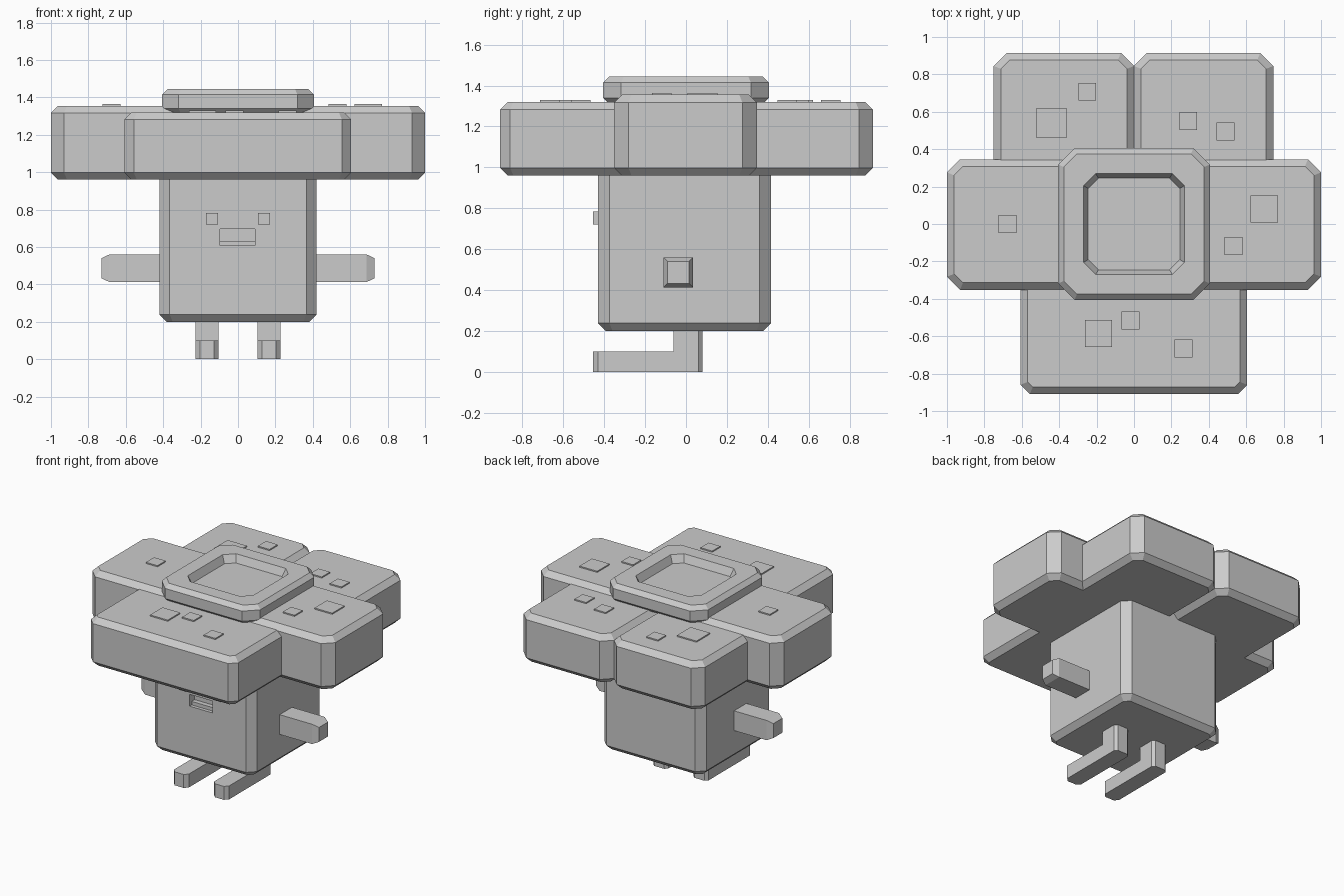
import bpy, bmesh
from mathutils import Vector

cube = bpy.data.objects.get("Cube")
if cube:
    bpy.data.objects.remove(cube, do_unlink=True)

grey = bpy.data.materials.new("plain grey")
grey.use_nodes = True
COLOUR = (0.6, 0.6, 0.6, 1)
grey.diffuse_color = COLOUR
grey.node_tree.nodes["Principled BSDF"].inputs["Base Color"].default_value = COLOUR


def outline(u0, u1, v0, v1, low, high):
    """Rectangle whose corners are cut at the low-v and high-v ends."""
    pts = []
    for u, v, du, dv, c in ((u0, v0, 1, 1, low), (u1, v0, -1, 1, low),
                            (u1, v1, -1, -1, high), (u0, v1, 1, -1, high)):
        pair = [(u, v + dv * c), (u + du * c, v)]
        if du != dv:
            pair.reverse()
        pts += pair
    return pts


def loft(name, rings, along_x=False):
    """Join outlines (points, level) into a closed solid."""
    bm = bmesh.new()
    loops = []
    for pts, h in rings:
        loops.append([bm.verts.new((h, u, v) if along_x else (u, v, h)) for u, v in pts])
    n = len(loops[0])
    for a, b in zip(loops, loops[1:]):
        for i in range(n):
            j = (i + 1) % n
            bm.faces.new((a[i], a[j], b[j], b[i]))
    bm.faces.new(loops[0][::-1])
    bm.faces.new(loops[-1])
    bmesh.ops.remove_doubles(bm, verts=bm.verts, dist=0.0005)
    bmesh.ops.recalc_face_normals(bm, faces=bm.faces)
    mesh = bpy.data.meshes.new(name)
    bm.to_mesh(mesh)
    bm.free()
    mesh.materials.append(grey)
    obj = bpy.data.objects.new(name, mesh)
    bpy.context.collection.objects.link(obj)
    return obj


def block(name, x, y, z, low=0.0, high=None, bottom=0.0, top=0.0):
    """Box with cut vertical corners and bevelled bottom and top rims."""
    high = low if high is None else high

    def ring(inset, level):
        shrink = 0.59 * inset
        return outline(x[0] + inset, x[1] - inset, y[0] + inset, y[1] - inset,
                       max(low - shrink, 0), max(high - shrink, 0)), level
    rings = [ring(0, z[0] + bottom), ring(0, z[1] - top)]
    if bottom:
        rings.insert(0, ring(bottom, z[0]))
    if top:
        rings.append(ring(top, z[1]))
    return loft(name, rings)


# Body with a mouth opening
body = block("body", (-0.42, 0.42), (-0.43, 0.415), (0.2, 1.1), 0.055, bottom=0.038)
cutter = block("mouth_cutter", (-0.097, 0.09), (-0.6, -0.37), (0.607, 0.695))
cutter.hide_render = True
cutter.hide_viewport = True
cut = body.modifiers.new("mouth", 'BOOLEAN')
cut.object = cutter
cut.operation = 'DIFFERENCE'
cut.solver = 'EXACT'
block("lower_lip", (-0.097, 0.09), (-0.405, -0.36), (0.6, 0.633))

# Petals
RIM = 0.038
LOW_TOP, HIGH_TOP = 1.32, 1.355
for side, x in (("left", (0.1, 1.0)), ("right", (-1.0, -0.1))):
    block(side + "_petal", x, (-0.352, 0.346), (0.96, HIGH_TOP), 0.07, bottom=RIM, top=RIM)
for side, x in (("left", (0.0, 0.745)), ("right", (-0.75, 0.0))):
    block("back_" + side + "_petal", x, (0.1, 0.915), (0.96, LOW_TOP), 0.07,
          bottom=RIM, top=RIM)
block("front_petal", (-0.607, 0.605), (-0.91, -0.1), (0.96, LOW_TOP), 0.05, bottom=RIM, top=RIM)


# Flower centre with a sunken middle
def square(half, corner):
    return outline(-half, half, -half, half, corner, corner)


loft("flower_centre", [
    (square(0.375, 0.07), 1.31), (square(0.405, 0.088), 1.34),
    (square(0.405, 0.088), 1.415), (square(0.375, 0.07), 1.445),
    (square(0.27, 0.065), 1.445), (square(0.245, 0.055), 1.39)])

# Raised square spots on the petals: x, y, half width
spots = {
    LOW_TOP: [(-0.19, -0.585, 0.073), (-0.018, -0.515, 0.048), (0.265, -0.665, 0.048),
              (-0.44, 0.54, 0.08), (-0.25, 0.707, 0.048),
              (0.29, 0.55, 0.048), (0.49, 0.495, 0.048)],
    HIGH_TOP: [(0.697, 0.08, 0.073), (0.533, -0.118, 0.048), (-0.677, 0.0, 0.048)]}
for level, group in spots.items():
    for x, y, r in group:
        block("petal_spot", (x - r, x + r), (y - r, y + r), (level - 0.01, level + 0.009))

# Eyes, arms, legs and feet
for side, s in (("left", 1), ("right", -1)):
    def span(a, b):
        return tuple(sorted((s * a, s * b)))
    block(side + "_eye", span(0.107, 0.172), (-0.455, -0.4), (0.72, 0.783))
    arm = outline(-0.11, 0.035, 0.413, 0.56, 0, 0)
    tip = outline(-0.09, 0.015, 0.433, 0.54, 0, 0)
    loft(side + "_arm", [(arm, s * 0.35), (arm, s * 0.688), (tip, s * 0.73)], along_x=True)
    block(side + "_foot", span(0.104, 0.227), (-0.455, 0.08), (0, 0.1), 0.025, 0.02)
    block(side + "_leg", span(0.104, 0.227), (-0.06, 0.08), (0.1, 0.25), 0, 0.02)
